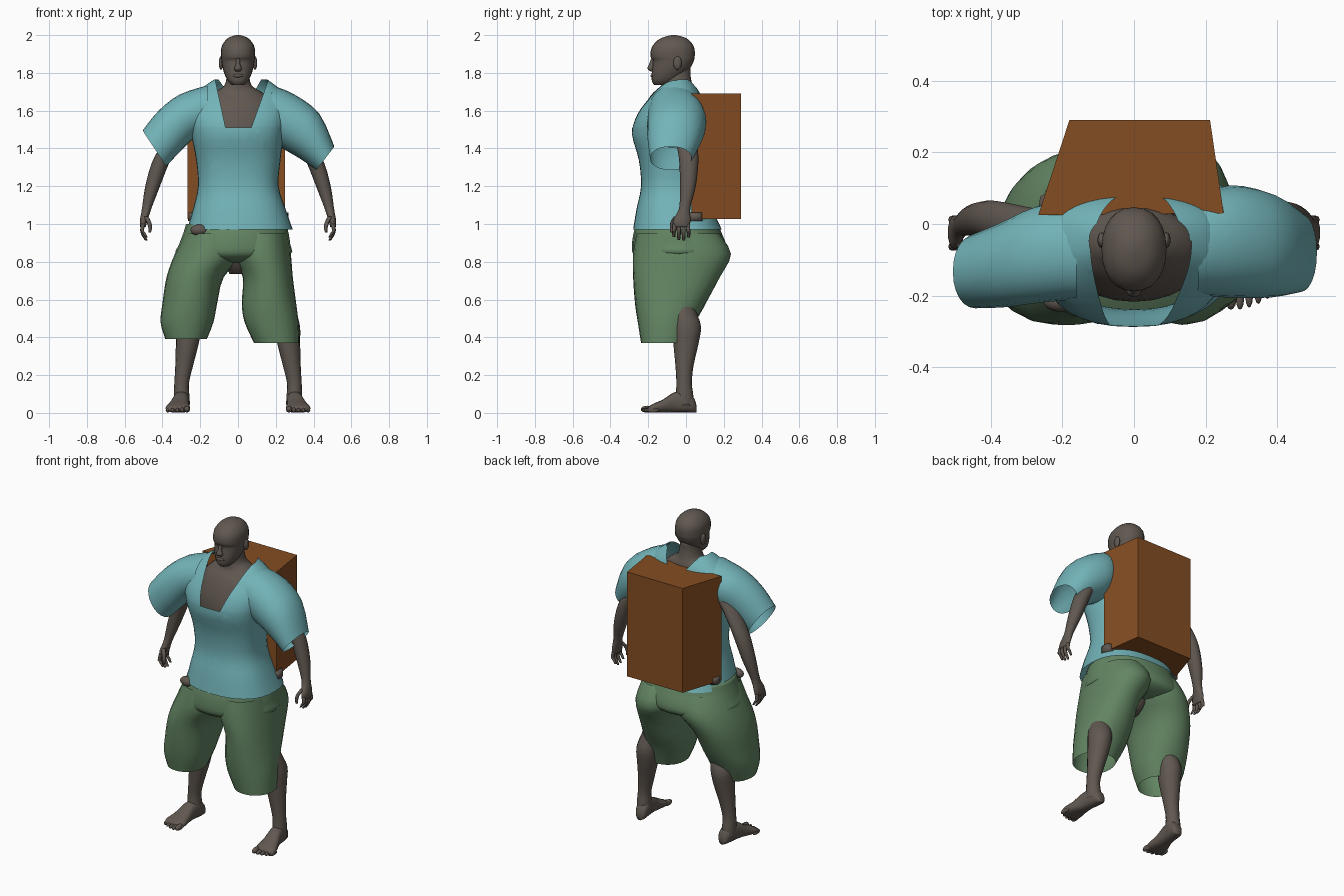
import bpy, bmesh, math
from mathutils import Vector as V


def material(name, rgb):
    m = bpy.data.materials.new(name)
    m.diffuse_color = (*rgb, 1)
    return m


SKIN = material("dark skin", (0.118, 0.096, 0.08))
TEAL = material("teal cloth", (0.17, 0.455, 0.485))
GREEN = material("green cloth", (0.125, 0.235, 0.125))
BROWN = material("brown box", (0.235, 0.075, 0.016))


def finish(name, bm, mat, smooth=True):
    bmesh.ops.recalc_face_normals(bm, faces=bm.faces[:])
    for f in bm.faces:
        f.smooth = smooth
    me = bpy.data.meshes.new(name)
    bm.to_mesh(me)
    bm.free()
    me.materials.append(mat)
    ob = bpy.data.objects.new(name, me)
    bpy.context.collection.objects.link(ob)
    return ob


def oval(c, a, b, p=2.0, n=24):
    """Superellipse ring around c with half axes a and b."""
    c, a, b = V(c), V(a), V(b)
    pts = []
    for i in range(n):
        t = 2 * math.pi * i / n
        ct, st = math.cos(t), math.sin(t)
        pts.append(c + a * math.copysign(abs(ct) ** (2 / p), ct)
                   + b * math.copysign(abs(st) ** (2 / p), st))
    return pts


def flat(x0, x1, y0, y1, z, p=2.0, n=24):
    return oval(((x0 + x1) / 2, (y0 + y1) / 2, z), ((x1 - x0) / 2, 0, 0), (0, (y1 - y0) / 2, 0), p, n)


def loft(rings, caps=True, sub=3):
    """Skin rings with Catmull-Rom interpolation along the length."""
    full, m = [], len(rings)
    for i in range(m - 1):
        r = [rings[max(0, min(m - 1, i + k))] for k in (-1, 0, 1, 2)]
        for s in range(sub):
            t = s / sub
            full.append([0.5 * (2 * b + (c - a) * t + (2 * a - 5 * b + 4 * c - d) * t * t
                                + (3 * b - a - 3 * c + d) * t ** 3) for a, b, c, d in zip(*r)])
    full.append(rings[-1])
    bm = bmesh.new()
    vs = [[bm.verts.new(p) for p in ring] for ring in full]
    n = len(vs[0])
    for lo, hi in zip(vs, vs[1:]):
        for i in range(n):
            j = (i + 1) % n
            bm.faces.new((lo[i], lo[j], hi[j], hi[i]))
    if caps:
        bm.faces.new(vs[0])
        bm.faces.new(vs[-1])
    return bm


def tube(name, s, pts, mat=SKIN, n=16):
    """Limb from (x, y, z, rx, ry) stations, s mirrors x."""
    return finish(name, loft([oval((s * x, y, z), (rx, 0, 0), (0, ry, 0), 2, n)
                              for x, y, z, rx, ry in pts]), mat)


def ball(name, c, r, mat=SKIN):
    bm = bmesh.new()
    bmesh.ops.create_uvsphere(bm, u_segments=14, v_segments=8, radius=1)
    bmesh.ops.scale(bm, vec=r, verts=bm.verts)
    bmesh.ops.translate(bm, vec=c, verts=bm.verts)
    return finish(name, bm, mat)


# head and face
finish("head", loft([flat(-w, w, y0, y1, z, 2.2) for z, w, y0, y1 in (
    (1.735, .03, -.168, -.08), (1.755, .052, -.18, -.05), (1.79, .07, -.182, -.01),
    (1.83, .082, -.178, .025), (1.865, .088, -.176, .042), (1.885, .09, -.187, .046), (1.92, .09, -.186, .046),
    (1.95, .082, -.172, .036), (1.98, .058, -.14, .008), (1.995, .03, -.1, -.03),
    (2.0, .008, -.075, -.055))]), SKIN)
tube("nose", 1, [(0, -.175, 1.875, .009, .01), (0, -.182, 1.845, .012, .014),
                 (0, -.186, 1.822, .021, .018), (0, -.178, 1.808, .014, .01)])
ball("lips", (0, -.176, 1.785), (.028, .012, .01))
for s in (-1, 1):
    ball("ear", (s * .09, -.045, 1.852), (.012, .022, .036))

# body under the clothes, with neck
finish("body", loft([flat(-w, w, y0, y1, z) for z, w, y0, y1 in (
    (.735, .045, -.1, .03), (.77, .065, -.14, .06), (.85, .15, -.18, .1), (.95, .2, -.18, .1),
    (1.04, .2, -.16, .1), (1.15, .18, -.15, .06), (1.25, .17, -.17, .05), (1.42, .2, -.215, .05),
    (1.54, .2, -.205, .05), (1.64, .18, -.165, .05), (1.695, .13, -.125, .045),
    (1.73, .075, -.12, .035), (1.78, .06, -.12, .025), (1.83, .058, -.12, .025))]), SKIN)

# skin showing at the waist, behind and at the front hem
finish("waist_strip", loft([flat(-.265, .268, .012, .09, z, 6) for z in (1.015, 1.06)], sub=1), SKIN)
ball("hip_skin", (-.205, -.215, .968), (.048, .03, .03))

for s, side in ((-1, "left"), (1, "right")):
    # arms
    tube(side + "_arm", s, [
        (.2, -.03, 1.61, .06, .06), (.3, -.01, 1.5, .05, .058), (.37, .008, 1.4, .046, .054),
        (.412, .015, 1.32, .046, .05), (.452, .01, 1.2, .039, .042), (.479, -.004, 1.1, .027, .03),
        (.489, -.012, 1.06, .023, .034), (.499, -.022, 1.02, .02, .046), (.503, -.025, .985, .015, .044)])
    for i in range(4):
        y, d = -.06 + i * .023, (.018, .004, 0, .016)[i]
        tube(side + "_finger", s, [
            (.502, y, 1.0, .011, .012), (.508, y - .003 + i * .002, .965, .01, .011),
            (.5, y - .004 + i * .003, .938 + d, .009, .01), (.485, y - .004 + i * .003, .912 + d, .006, .007)], n=8)
    tube(side + "_thumb", s, [
        (.488, -.05, 1.04, .013, .014), (.472, -.07, 1.01, .012, .012),
        (.465, -.076, .98, .01, .01), (.467, -.077, .955, .006, .006)], n=8)
    # legs
    tube(side + "_leg", s, [
        (.13, -.02, .85, .08, .09), (.19, -.045, .68, .07, .075), (.238, -.02, .55, .065, .07),
        (.26, .003, .46, .068, .076), (.268, .0, .37, .061, .067), (.285, -.008, .25, .047, .048),
        (.298, -.01, .16, .039, .041), (.299, -.008, .1, .041, .046), (.298, -.008, .04, .042, .05)])
    # feet run along y, toes at the front
    finish(side + "_foot", loft([oval((s * x, y, h / 2 + .002), (w, 0, 0), (0, 0, h / 2), 2.5, 16)
                                 for y, x, w, h in (
        (.055, .29, .018, .04), (.04, .291, .034, .08), (.0, .296, .041, .11), (-.06, .303, .042, .108),
        (-.12, .312, .054, .07), (-.17, .318, .065, .048), (-.2, .319, .062, .03))]), SKIN)
    for i in range(5):
        r = (.018, .013, .012, .012, .012)[i]
        ball(side + "_toe", (s * (.27 + i * .0255), -.205 + (0, 0, .006, .016, .03)[i], r + .002), (r * .9, .034, r))

# shirt body
shirt = loft([flat(x0, x1, y0, y1, z, 2.4, 36) for z, x0, x1, y0, y1 in (
    (.97, -.27, .29, -.28, .19), (1.08, -.238, .252, -.262, .14), (1.2, -.212, .215, -.238, .1),
    (1.34, -.222, .225, -.25, .085), (1.48, -.25, .245, -.287, .085), (1.58, -.27, .265, -.262, .09),
    (1.66, -.262, .262, -.207, .085), (1.715, -.2, .22, -.165, .065), (1.765, -.125, .155, -.125, .03))],
    caps=False)


def notch(bm, z, xl, xr, tl, tr, ysign):
    """Cut a wedge-shaped neck opening, widening from z up to 1.76."""
    planes = [(V((0, 0, z)), V((0, 0, 1))),
              (V((xl, 0, z)), V((1.76 - z, 0, xl - tl))),
              (V((xr, 0, z)), V((z - 1.76, 0, tr - xr)))]
    for co, no in planes:
        bmesh.ops.bisect_plane(bm, geom=bm.verts[:] + bm.edges[:] + bm.faces[:],
                               plane_co=co, plane_no=no, dist=1e-5)
    dead = []
    for f in bm.faces:
        c = f.calc_center_median()
        if (c.y + .05) * ysign > 0 and all((c - co).dot(no) > 0 for co, no in planes):
            dead.append(f)
    bmesh.ops.delete(bm, geom=dead, context='FACES')


notch(shirt, 1.51, -.066, .07, -.12, .16, -1)
notch(shirt, 1.69, -.05, .08, -.1, .12, 1)
finish("shirt", shirt, TEAL)


def sleeve(name, stations):
    """Stations: top x, top z, bottom x, bottom z, front y, back y."""
    finish(name, loft([oval(((a + c) / 2, (y0 + y1) / 2, (b + d) / 2),
                            ((a - c) / 2, 0, (b - d) / 2), (0, (y1 - y0) / 2, 0), 2.1)
                       for a, b, c, d, y0, y1 in stations], caps=False), TEAL)


sleeve("right_sleeve", [(.18, 1.735, .17, 1.44, -.2, .075), (.3, 1.685, .235, 1.40, -.205, .108),
                        (.43, 1.585, .33, 1.345, -.205, .085), (.51, 1.41, .415, 1.285, -.19, .03)])
sleeve("left_sleeve", [(-.16, 1.735, -.16, 1.48, -.21, .07), (-.31, 1.685, -.225, 1.46, -.22, .05),
                       (-.42, 1.6, -.3, 1.39, -.232, .005), (-.505, 1.495, -.38, 1.305, -.235, -.03)])

# shorts: hips and two wide legs
finish("shorts_hips", loft([flat(x0, x1, y0, y1, z, 2.1) for z, x0, x1, y0, y1 in (
    (1.0, -.275, .255, -.262, .17), (.95, -.29, .268, -.278, .19), (.89, -.313, .277, -.286, .213),
    (.84, -.325, .278, -.28, .215), (.81, -.2, .15, -.24, .18), (.795, -.09, .05, -.17, .12))]), GREEN)
LEGS = {
    "shorts_left_leg": ((.95, -.28, .02, -.262, .165), (.84, -.335, .03, -.28, .205), (.72, -.378, -.075, -.28, .165),
                        (.58, -.4, -.11, -.27, .105), (.48, -.41, -.13, -.255, .05), (.39, -.385, -.165, -.235, .01)),
    "shorts_right_leg": ((.95, -.02, .262, -.262, .175), (.84, -.03, .28, -.28, .238), (.72, .025, .29, -.278, .18),
                         (.58, .02, .308, -.268, .105), (.48, .035, .32, -.255, .05), (.37, .085, .324, -.238, .01)),
}
for name, st in LEGS.items():
    finish(name, loft([flat(x0, x1, y0, y1, z, 2.15) for z, x0, x1, y0, y1 in st], caps=False), GREEN)

# tapered box carried on the back
finish("back_box", loft([[V((-.267, .025, z)), V((.25, .03, z)), V((.212, .29, z)), V((-.18, .29, z))]
                         for z in (1.027, 1.69)], sub=1), BROWN, smooth=False)
